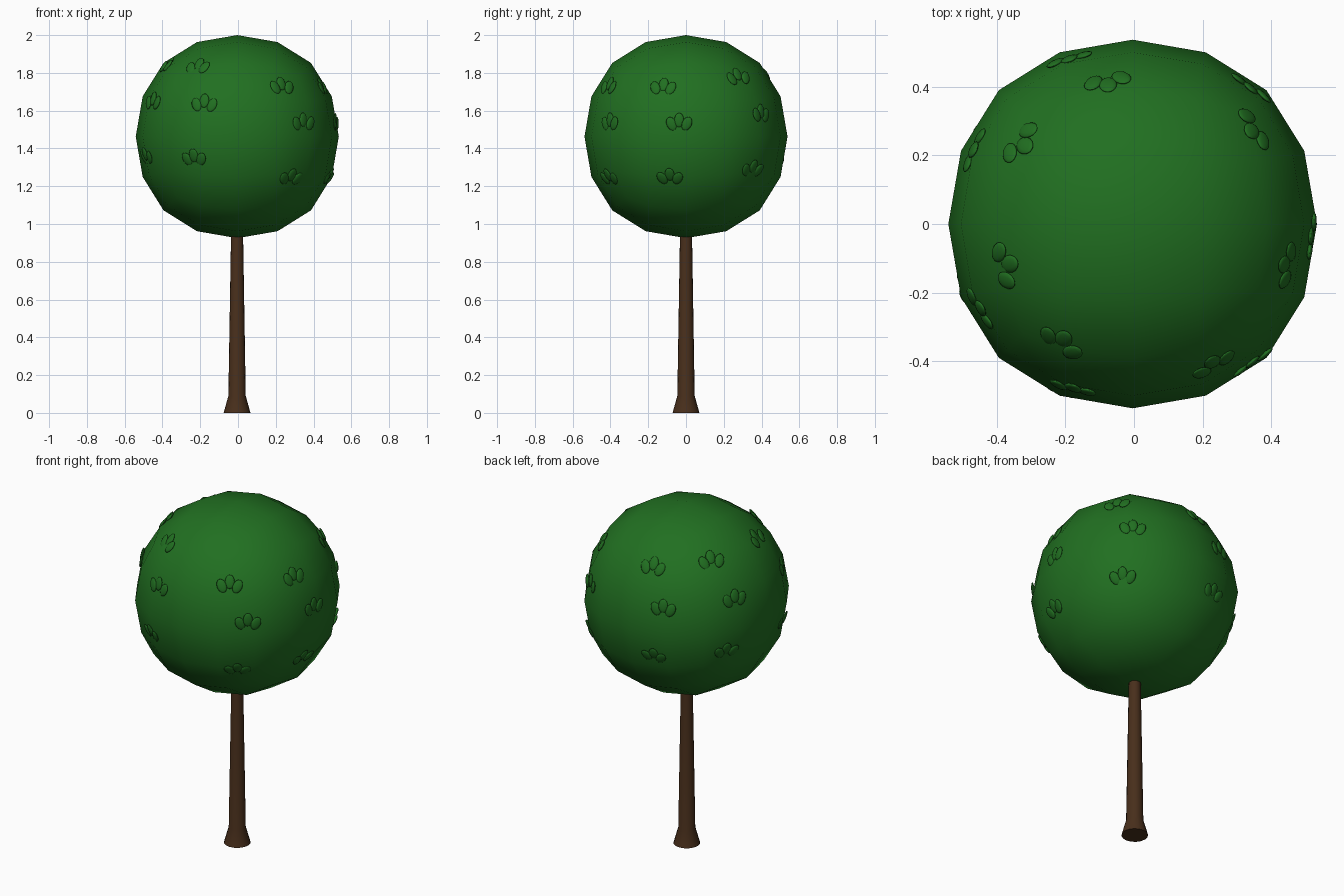
import bpy, bmesh, math
from mathutils import Vector, Matrix
from mathutils.bvhtree import BVHTree

if "Cube" in bpy.data.objects:
    bpy.data.objects.remove(bpy.data.objects["Cube"])


def material(name, color):
    m = bpy.data.materials.new(name)
    m.diffuse_color = color
    m.use_nodes = True
    m.node_tree.nodes["Principled BSDF"].inputs["Base Color"].default_value = m.diffuse_color
    return m


green = material("leaf_green", (0.015, 0.16, 0.015, 1))
brown = material("bark_brown", (0.065, 0.028, 0.011, 1))


def add_object(name, bm, mat):
    me = bpy.data.meshes.new(name)
    bm.to_mesh(me)
    bm.free()
    me.materials.append(mat)
    ob = bpy.data.objects.new(name, me)
    bpy.context.collection.objects.link(ob)
    return ob


# Foliage ball: a cube rounded by two levels of subdivision
CENTRE = Vector((-0.004, 0, 1.4625))
bpy.ops.mesh.primitive_cube_add(size=2)
crown = bpy.context.object
crown.name = "foliage"
mod = crown.modifiers.new("round", 'SUBSURF')
mod.levels = mod.render_levels = 2
bpy.ops.object.modifier_apply(modifier=mod.name)
radius = max(v.co.z for v in crown.data.vertices)
crown.data.transform(Matrix.Translation(CENTRE) @ Matrix.Scale(0.5375 / radius, 4))
crown.data.materials.append(green)
bpy.ops.object.shade_smooth()

# Trunk: flared, tapering lathe profile
bm = bmesh.new()
SIDES = 16
rings = []
for r, z in [(0.071, 0), (0.046, 0.09), (0.031, 1.0)]:
    rings.append([bm.verts.new((-0.005 + r * math.cos(math.tau * i / SIDES),
                                r * math.sin(math.tau * i / SIDES), z))
                  for i in range(SIDES)])
for lo, hi in zip(rings, rings[1:]):
    for i in range(SIDES):
        j = (i + 1) % SIDES
        bm.faces.new((lo[i], lo[j], hi[j], hi[i]))
bm.faces.new(rings[0][::-1])
bm.faces.new(rings[-1])
trunk = add_object("trunk", bm, brown)
bpy.ops.object.select_all(action='DESELECT')
bpy.context.view_layer.objects.active = trunk
trunk.select_set(True)
bpy.ops.object.shade_smooth_by_angle(angle=math.radians(40))

# Leaf sprigs: seven groups round the crown, three tiers of three leaves each
surface = BVHTree.FromPolygons([v.co for v in crown.data.vertices],
                               [p.vertices for p in crown.data.polygons])
GROUPS = [(-60, 0), (-15, 0), (38, 0.045), (100, 0.07), (144, 0.10), (198, 0.11), (239, 0.10)]
TIERS = [(0, 1.73), (11, 1.54), (5, 1.25)]
LEAVES = [(-0.042, -0.008, 25), (0, 0.012, 0), (0.042, -0.008, -25)]

bm = bmesh.new()
for azimuth, lift in GROUPS:
    for turn, height in TIERS:
        a = math.radians(azimuth + turn)
        z = height + lift
        out = Vector((math.cos(a), math.sin(a), 0))
        side = Vector((-math.sin(a), math.cos(a), 0))
        for dx, dz, roll in LEAVES:
            dz_c = z - CENTRE.z + dz
            flat = math.sqrt(0.54 ** 2 - dz_c ** 2)
            aim = (out * flat + side * dx + Vector((0, 0, dz_c))).normalized()
            hit = surface.ray_cast(CENTRE + aim, -aim)[0]
            x = Vector((0, 0, 1)).cross(aim).normalized()
            rot = Matrix((x, aim, x.cross(aim))).transposed().to_4x4()
            mat = (Matrix.Translation(hit + aim * 0.004) @ rot
                   @ Matrix.Rotation(math.radians(roll), 4, 'Y')
                   @ Matrix.Rotation(math.radians(8), 4, 'X')
                   @ Matrix.Diagonal((0.026, 0.008, 0.038, 1)))
            bmesh.ops.create_uvsphere(bm, u_segments=12, v_segments=8, radius=1, matrix=mat)
bmesh.ops.recalc_face_normals(bm, faces=bm.faces)
for f in bm.faces:
    f.smooth = True
add_object("leaf_sprigs", bm, green)
